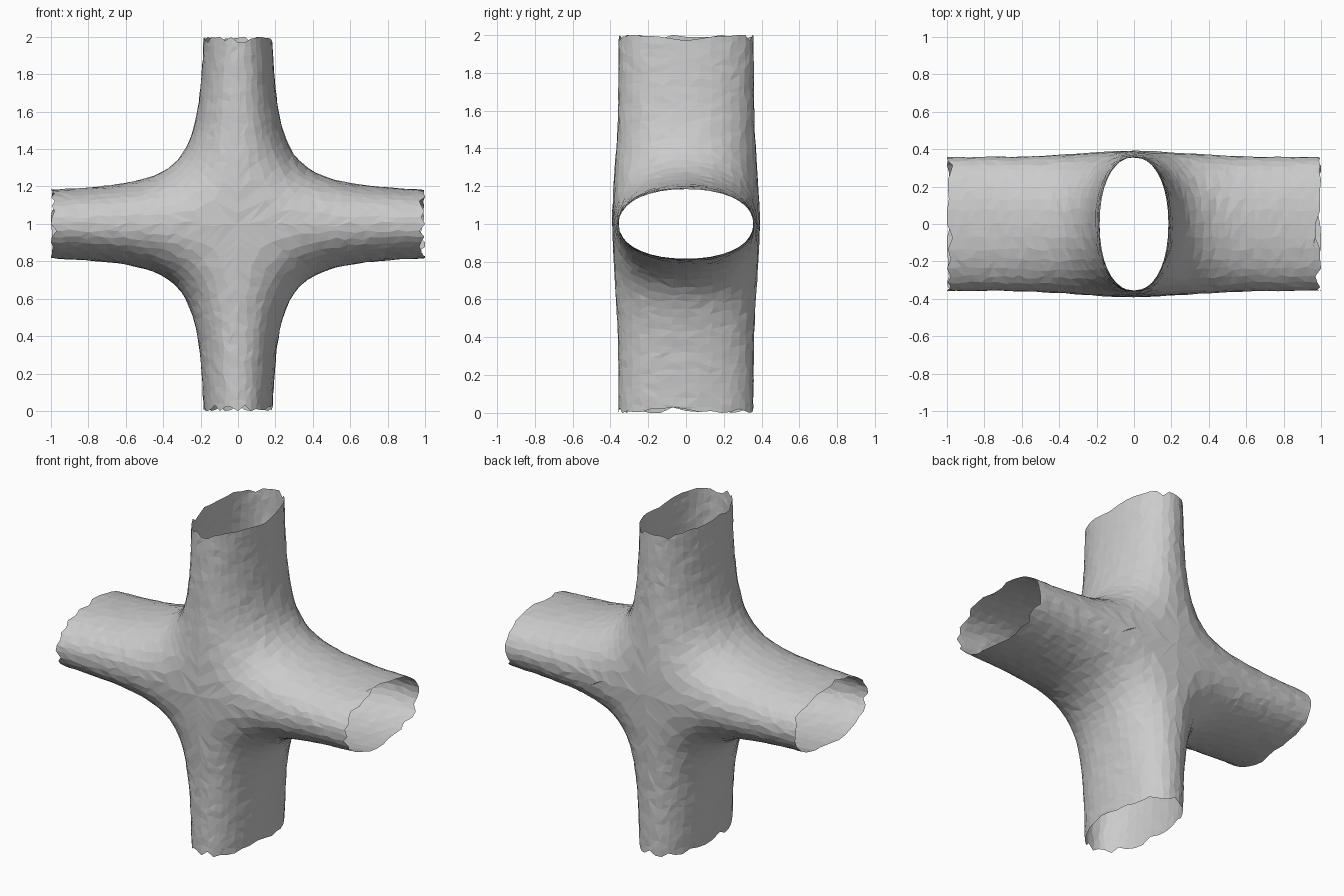
import bpy, bmesh, math, random
from mathutils import Vector, Matrix

if "Cube" in bpy.data.objects:
    bpy.data.objects.remove(bpy.data.objects["Cube"])

random.seed(4)
A, C = 0.163, 10.0            # arm half-thickness and fillet strength
N_LEN, N_ARC = 17, 18
BLUNT = 0.92                  # below 1 makes the oval section slightly fuller


def surface_point(k, theta):
    """Point on half of the +x arm: k runs from the mitre to the tip, theta round the arc."""
    g = max(0.0, math.cos(theta)) ** BLUNT
    y = math.copysign(abs(math.sin(theta)) ** BLUNT, theta)
    if g < 1e-6:
        x, z = k, 0.0
    else:
        mitre = A * math.sqrt(g * g + math.sqrt(C) * g)
        x = mitre + (1 - mitre) * k
        z = A * math.sqrt(g * g + C * g * g / ((x / A) ** 2 - g * g))
    half_width = 0.357 + 0.034 * math.exp(-(x * x + z * z) / 0.16)
    return Vector((x, half_width * y, z))


# Eight mirrored / rotated copies of one patch make the four-armed tube
bm = bmesh.new()
for arm in range(4):
    turn = Matrix.Rotation(arm * math.pi / 2, 4, 'Y')
    for side in (1, -1):
        xf = turn @ Matrix.Diagonal((1, 1, side, 1))
        grid = [[bm.verts.new(xf @ surface_point(i / N_LEN, math.pi * (j / N_ARC - 0.5)))
                 for j in range(N_ARC + 1)] for i in range(N_LEN + 1)]
        for i in range(N_LEN):
            for j in range(N_ARC):
                bm.faces.new((grid[i][j], grid[i + 1][j],
                              grid[i + 1][j + 1], grid[i][j + 1]))
bmesh.ops.remove_doubles(bm, verts=bm.verts, dist=1e-4)
bmesh.ops.recalc_face_normals(bm, faces=bm.faces)
middle = min(bm.faces, key=lambda f: f.calc_center_median().y)
if middle.normal.y > 0:
    bmesh.ops.reverse_faces(bm, faces=bm.faces)

# Irregular facets: slide vertices within the surface, and ragged open ends
bm.normal_update()
moves = []
for v in bm.verts:
    n = v.normal
    if v.is_boundary:
        axis = Vector((v.co.x, 0, 0)) if abs(v.co.x) > 0.9 else Vector((0, 0, v.co.z))
        moves.append((v, -axis.normalized() * random.choice((0, 0.005, 0.01, 0.02, 0.03))))
    else:
        r = Vector([random.uniform(-1, 1) for _ in range(3)])
        size = 0.25 * min(e.calc_length() for e in v.link_edges)
        moves.append((v, (r - n * r.dot(n)) * size + n * random.uniform(-0.002, 0.002)))
for v, d in moves:
    v.co += d
bmesh.ops.triangulate(bm, faces=bm.faces, quad_method='SHORT_EDGE')
bmesh.ops.translate(bm, verts=bm.verts, vec=(0, 0, 1))

mesh = bpy.data.meshes.new("cross_tube")
bm.to_mesh(mesh)
bm.free()
bpy.context.collection.objects.link(bpy.data.objects.new("cross_tube", mesh))
